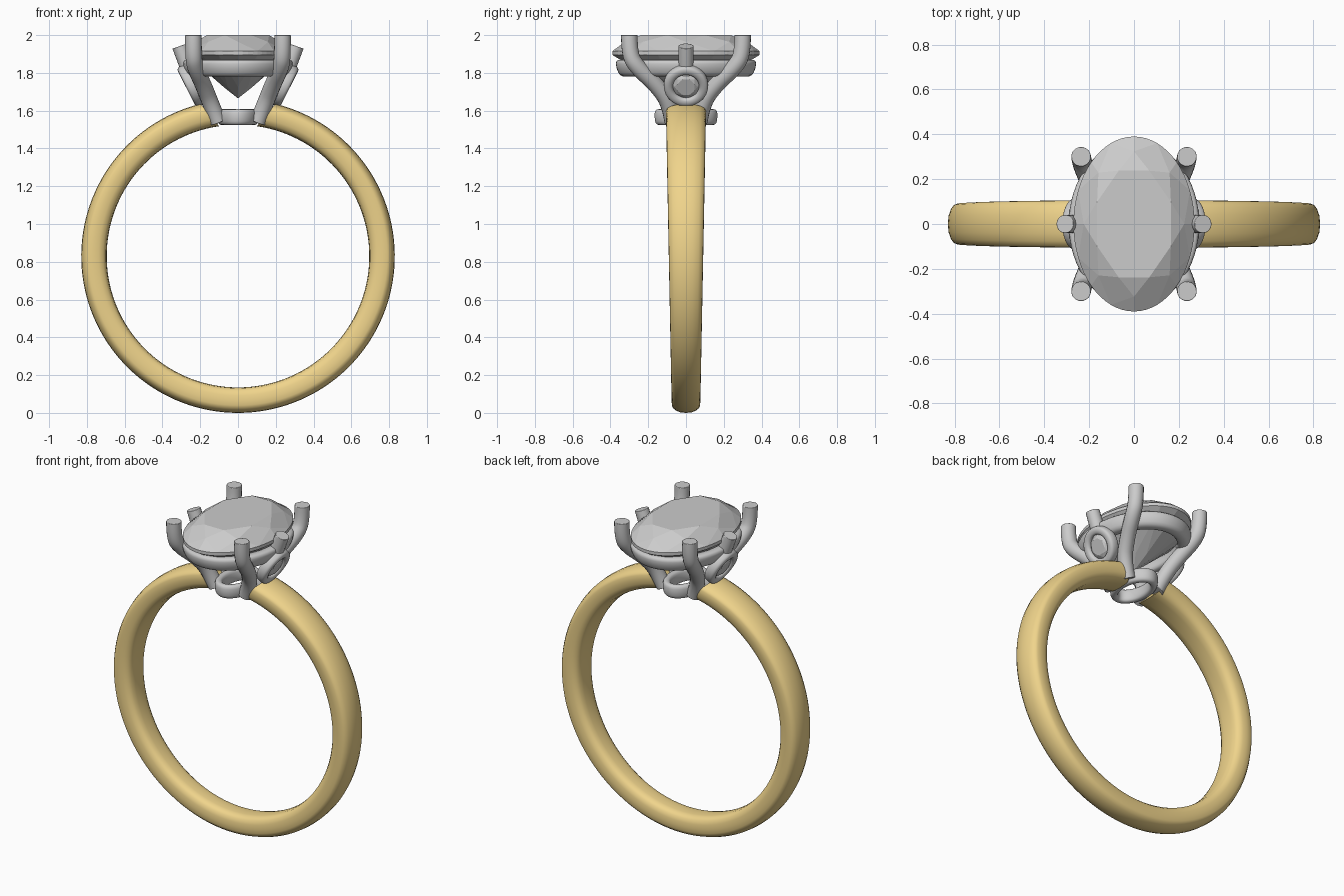
import bpy, bmesh
from math import sin, cos, pi, radians
from mathutils import Matrix, Vector

if "Cube" in bpy.data.objects:
    bpy.data.objects.remove(bpy.data.objects["Cube"])


def finish(name, bm, smooth=True, mat=None, matrix=None):
    if matrix:
        bm.transform(matrix)
    bmesh.ops.recalc_face_normals(bm, faces=bm.faces)
    me = bpy.data.meshes.new(name)
    bm.to_mesh(me)
    bm.free()
    ob = bpy.data.objects.new(name, me)
    bpy.context.collection.objects.link(ob)
    if mat:
        me.materials.append(mat)
    if smooth:
        bpy.ops.object.select_all(action='DESELECT')
        ob.select_set(True)
        bpy.context.view_layer.objects.active = ob
        bpy.ops.object.shade_smooth_by_angle(angle=radians(40))
    return ob


def loft(bm, loops, closed):
    """Bridge a list of closed vertex loops; cap the ends if not closed."""
    n = len(loops[0])
    count = len(loops) if closed else len(loops) - 1
    for i in range(count):
        a, b = loops[i], loops[(i + 1) % len(loops)]
        for j in range(n):
            k = (j + 1) % n
            bm.faces.new((a[j], a[k], b[k], b[j]))
    if not closed:
        bm.faces.new(loops[0])
        bm.faces.new(loops[-1])


def oval_ring(name, a, b, profile, matrix=None, segs=64):
    """Closed (offset, z) profile swept around an ellipse."""
    bm = bmesh.new()
    loops = []
    for i in range(segs):
        t = 2 * pi * i / segs
        loops.append([bm.verts.new(((a + o) * cos(t), (b + o) * sin(t), z)) for o, z in profile])
    loft(bm, loops, True)
    return finish(name, bm, matrix=matrix)


def rounded(half_w, half_h, zc=0, lean=0, power=0.7, n=16):
    """Rounded-box profile centred on offset 0."""
    pts = []
    for i in range(n):
        c, s = cos(2 * pi * i / n), sin(2 * pi * i / n)
        u = abs(c) ** power * (1 if c > 0 else -1)
        v = abs(s) ** power * (1 if s > 0 else -1)
        pts.append((u * half_w + lean * v, zc + v * half_h))
    return pts


def gem(name, a, b, crown, depth, table=0.66, girdle=0.02, sub=4, matrix=None):
    """Brilliant cut; girdle bottom at z = 0."""
    bm = bmesh.new()
    n = 16 * sub

    def ring(count, r, z, shift):
        return [bm.verts.new((a * r * cos(2 * pi * (i + shift) / count),
                              b * r * sin(2 * pi * (i + shift) / count), z)) for i in range(count)]
    sh = 0.5
    tab = ring(8, table, girdle + crown, sh)
    mid = ring(8, 0.83, girdle + crown * 0.58, sh + 0.5)
    top = ring(n, 1, girdle, sh * 2 * sub)
    bot = ring(n, 1, 0, sh * 2 * sub)
    low = ring(8, 0.28, -depth * 0.74, sh + 0.5)
    culet = bm.verts.new((0, 0, -depth))
    bm.faces.new(tab)
    for k in range(8):
        q, g = (k + 1) % 8, 2 * sub * k
        bm.faces.new((tab[k], mid[k], tab[q]))                       # star
        bm.faces.new((tab[k], mid[k - 1], top[g], mid[k]))           # kite
        bm.faces.new((culet, low[k - 1], bot[g], low[k]))            # pavilion main
        for h in (0, sub):                                           # girdle halves
            idx = [(g + h + i) % n for i in range(sub + 1)]
            bm.faces.new([mid[k]] + [top[i] for i in idx])
            bm.faces.new([low[k]] + [bot[i] for i in idx])
    for i in range(n):
        j = (i + 1) % n
        bm.faces.new((top[i], top[j], bot[j], bot[i]))
    return finish(name, bm, smooth=False, matrix=matrix)


def prong(name, points, radius):
    """Round wire along a smooth path with softened ends."""
    cu = bpy.data.curves.new(name, 'CURVE')
    cu.dimensions = '3D'
    cu.bevel_depth = radius
    cu.bevel_resolution = 6
    cu.use_fill_caps = True
    sp = cu.splines.new('NURBS')
    sp.points.add(len(points) - 1)
    for p, co in zip(sp.points, points):
        p.co = (*co, 1)
    sp.order_u = 3
    sp.use_endpoint_u = True
    sp.resolution_u = 6
    tmp = bpy.data.objects.new(name + "_path", cu)
    bpy.context.collection.objects.link(tmp)
    bpy.context.view_layer.update()
    bm = bmesh.new()
    bm.from_mesh(tmp.to_mesh())
    bpy.data.objects.remove(tmp)
    bmesh.ops.remove_doubles(bm, verts=bm.verts, dist=1e-4)
    ob = finish(name, bm)
    bev = ob.modifiers.new("soft_tip", 'BEVEL')
    bev.width = 0.01
    bev.segments = 3
    bev.limit_method = 'ANGLE'
    bev.angle_limit = radians(60)


# Gold band, tapering toward the bottom and open under the setting
gold = bpy.data.materials.new("gold")
gold.diffuse_color = (0.87, 0.66, 0.26, 1)
gold.use_nodes = True
gold.node_tree.nodes["Principled BSDF"].inputs["Base Color"].default_value = gold.diffuse_color
half = [(0, .83), (.4, .827), (.72, .817), (.92, .804), (.985, .79), (1, .765),
        (.97, .738), (.87, .714), (.65, .7), (.35, .696), (0, .695)]
section = half + [(-u, r) for u, r in half[-2:0:-1]]
bm = bmesh.new()
loops = []
for i in range(129):
    loop = []
    for u, r in section:
        start = radians(8.3 + 5.7 * (r - .695) / .135)
        phi = start + (2 * pi - 2 * start) * i / 128
        z = .83 + r * cos(phi)
        loop.append(bm.verts.new((r * sin(phi), u * (.075 + .0195 * z), z)))
    loops.append(loop)
loft(bm, loops, False)
finish("band", bm, mat=gold)

# Oval base ring and upper gallery ring of the setting
oval_ring("base_ring", .087, .142, rounded(.024, .042, 1.566, .002))
oval_ring("gallery_ring", .25, .33, rounded(.037, .045, 1.825, .012))

# Oval centre stone
gem("centre_stone", .27, .39, .085, .23, matrix=Matrix.Translation((0, 0, 1.895)))

# Four corner prongs
for sx, sn in ((-1, "left"), (1, "right")):
    for sy, yn in ((-1, "front"), (1, "back")):
        path = [(.105, .07, 1.54), (.145, .085, 1.64), (.185, .16, 1.74),
                (.228, .26, 1.83), (.236, .3, 1.9), (.236, .3, 2.0)]
        prong(f"{yn}_{sn}_prong", [(x * sx, y * sy, z) for x, y, z in path], .044)

    # Side prong above a small bezel-set stone
    prong(f"{sn}_side_prong", [(sx * .25, 0, 1.79), (sx * .275, 0, 1.85), (sx * .308, 0, 1.942)], .041)
    normal = Vector((sx * .89, 0, -.45))
    place = Matrix.Translation((sx * .245, 0, 1.735)) @ normal.to_track_quat('Z', 'Y').to_matrix().to_4x4()
    oval_ring(f"{sn}_bezel", .093, .093, rounded(.025, .032), place, 48)
    gem(f"{sn}_side_stone", .075, .075, .02, .05, girdle=.006, sub=2, matrix=place)
